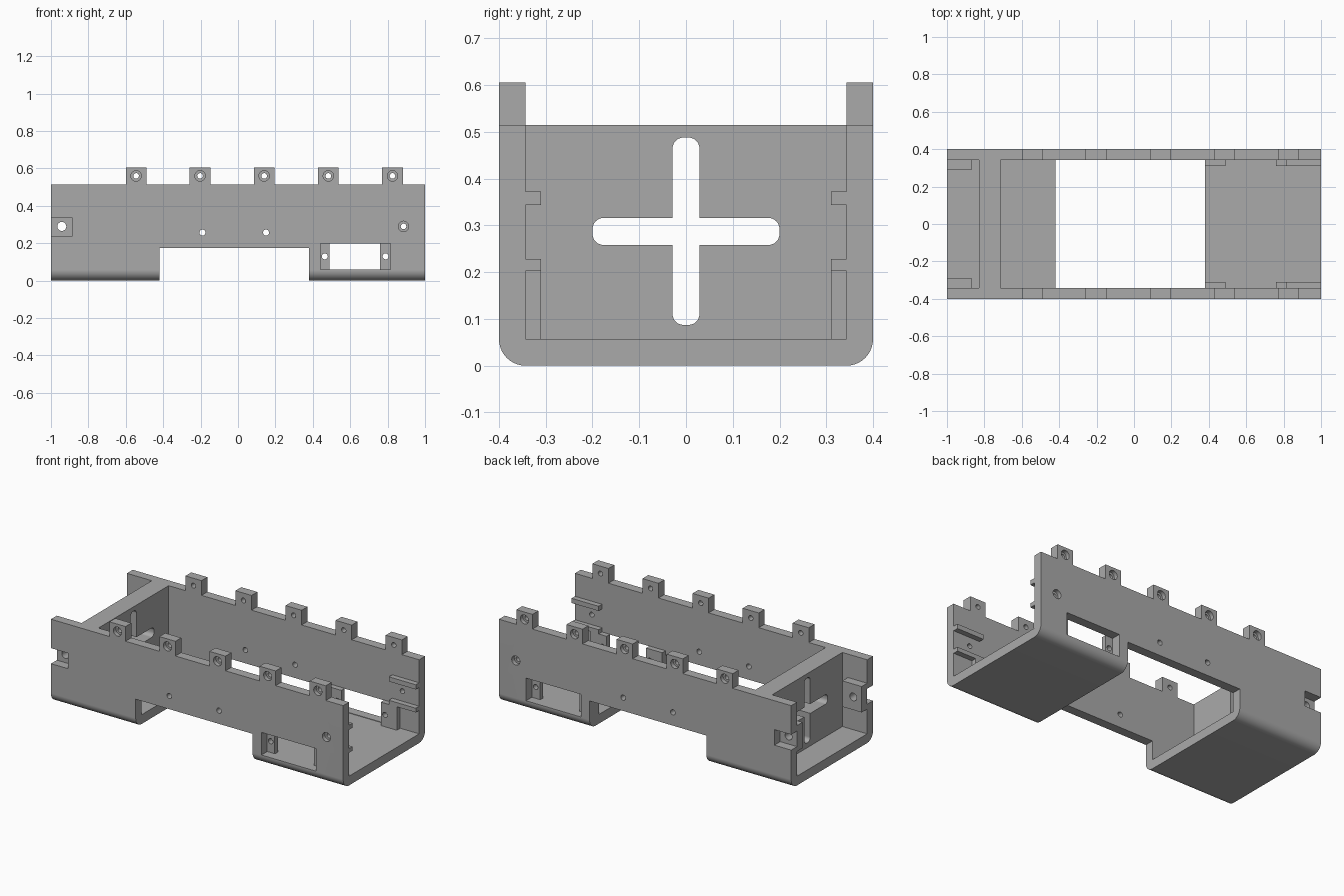
import bpy, bmesh, math
from mathutils import Matrix, Vector

if "Cube" in bpy.data.objects:
    bpy.data.objects.remove(bpy.data.objects["Cube"])

grey = bpy.data.materials.new("plain grey")
grey.diffuse_color = (0.4, 0.4, 0.4, 1)
grey.use_nodes = True
grey.node_tree.nodes["Principled BSDF"].inputs["Base Color"].default_value = grey.diffuse_color

W, T, WALL_TOP, TAB_TOP = 0.4, 0.057, 0.515, 0.606   # half width, wall thickness, heights
INNER = W - T


def add_object(name, bm):
    bmesh.ops.recalc_face_normals(bm, faces=bm.faces)
    mesh = bpy.data.meshes.new(name)
    bm.to_mesh(mesh)
    bm.free()
    mesh.materials.append(grey)
    ob = bpy.data.objects.new(name, mesh)
    bpy.context.collection.objects.link(ob)
    return ob


def box(name, x, y, z, round_x=0):
    """Box from (min, max) ranges, optionally rounding the edges along x."""
    bm = bmesh.new()
    size = Vector((x[1] - x[0], y[1] - y[0], z[1] - z[0]))
    mid = Vector((sum(x) / 2, sum(y) / 2, sum(z) / 2))
    bmesh.ops.create_cube(bm, size=1, matrix=Matrix.Translation(mid) @ Matrix.Diagonal(size).to_4x4())
    if round_x:
        edges = [e for e in bm.edges if abs(e.verts[0].co.x - e.verts[1].co.x) > 1e-4]
        bmesh.ops.bevel(bm, geom=edges, offset=round_x, segments=6, profile=0.5, affect='EDGES')
    return add_object(name, bm)


def drill(x, z, r, y=(-0.6, 0.6)):
    """Cylindrical cutter along y."""
    bm = bmesh.new()
    m = Matrix.Translation((x, sum(y) / 2, z)) @ Matrix.Rotation(math.pi / 2, 4, 'X')
    bmesh.ops.create_cone(bm, cap_ends=True, segments=32, radius1=r, radius2=r,
                          depth=y[1] - y[0], matrix=m)
    return add_object("drill_cutter", bm)


def cut(ob, cutters):
    for c in cutters:
        mod = ob.modifiers.new("cut", 'BOOLEAN')
        mod.operation, mod.solver, mod.object = 'DIFFERENCE', 'EXACT', c
        bpy.context.view_layer.objects.active = ob
        bpy.ops.object.modifier_apply(modifier=mod.name)
        bpy.data.objects.remove(c)


def finish(ob):
    bpy.ops.object.select_all(action='DESELECT')
    ob.select_set(True)
    bpy.context.view_layer.objects.active = ob
    bpy.ops.object.shade_smooth_by_angle(angle=math.radians(30))
    mod = ob.modifiers.new("flat face normals", 'WEIGHTED_NORMAL')
    mod.keep_sharp = True


# U-shaped channel: section with rounded outer bottom corners, extruded along x
half = [(INNER, T), (INNER, TAB_TOP), (W, TAB_TOP)]
half += [(INNER + T * math.cos(a), T - T * math.sin(a))
         for a in (i * math.pi / 20 for i in range(11))]
section = half + [(-y, z) for y, z in reversed(half)]
bm = bmesh.new()
face = bm.faces.new([bm.verts.new((-1, y, z)) for y, z in section])
ext = bmesh.ops.extrude_face_region(bm, geom=[face], use_keep_orig=True)
bmesh.ops.translate(bm, vec=(2, 0, 0), verts=[v for v in ext['geom'] if isinstance(v, bmesh.types.BMVert)])
channel = add_object("channel_shell", bm)

# Gaps between the top tabs
tabs = [-0.545, -0.203, 0.14, 0.483, 0.826]
starts = [-1.1] + [x + 0.055 for x in tabs]
ends = [x - 0.055 for x in tabs] + [1.1]
cutters = [box("gap_cutter", (a, b), (-0.6, 0.6), (WALL_TOP, 0.8)) for a, b in zip(starts, ends)]
# Floor opening, side windows and end notches
cutters += [box("floor_cutter", (-0.42, 0.38), (-0.6, 0.6), (-0.1, 0.175)),
            box("window_cutter", (0.44, 0.815), (-0.6, 0.6), (0.06, 0.2)),
            box("notch_cutter", (-1.1, -0.885), (-0.6, 0.6), (0.24, 0.336))]
# Counterbored screw holes in the tabs and near the open end, plus plain small holes
for x, z in [(x, 0.56) for x in tabs] + [(0.885, 0.29)]:
    cutters.append(drill(x, z, 0.015))
    cutters += [drill(x, z, 0.028, y) for y in ((-0.6, -0.375), (0.375, 0.6))]
cutters += [drill(x, 0.257, 0.016) for x in (-0.19, 0.15)]
cut(channel, cutters)
finish(channel)

# Bulkhead with a cross-shaped slot
bulkhead = box("bulkhead", (-0.83, -0.715), (-INNER, INNER), (T, WALL_TOP))
cut(bulkhead, [box("slot_cutter", (-0.95, -0.6), (-0.029, 0.029), (0.087, 0.488), 0.024),
               box("slot_cutter", (-0.95, -0.6), (-0.2, 0.2), (0.258, 0.316), 0.024)])
finish(bulkhead)

# Inner mounts and rails on both walls
for side, s in (("front", -1), ("back", 1)):
    def depth(d):
        return tuple(sorted((s * INNER, s * (INNER - d))))

    # Block behind the end notch
    block = box(side + "_notch_block", (-1, -0.868), depth(0.054), (0.21, 0.37))
    cut(block, [drill(-0.942, 0.29, 0.024)])
    finish(block)
    # Mounts either side of the window
    for name, x, hole in (("inner", (0.38, 0.49), 0.464), ("outer", (0.76, 0.87), 0.789)):
        mount = box(f"{side}_{name}_window_mount", x, depth(0.033), (T, 0.202))
        cut(mount, [drill(hole, 0.13, 0.016)])
        finish(mount)
    # Guide rails at the open end
    for name, z in (("lower", (0.202, 0.228)), ("upper", (0.344, 0.373))):
        box(f"{side}_{name}_rail", (0.815, 1), depth(0.033), z)
